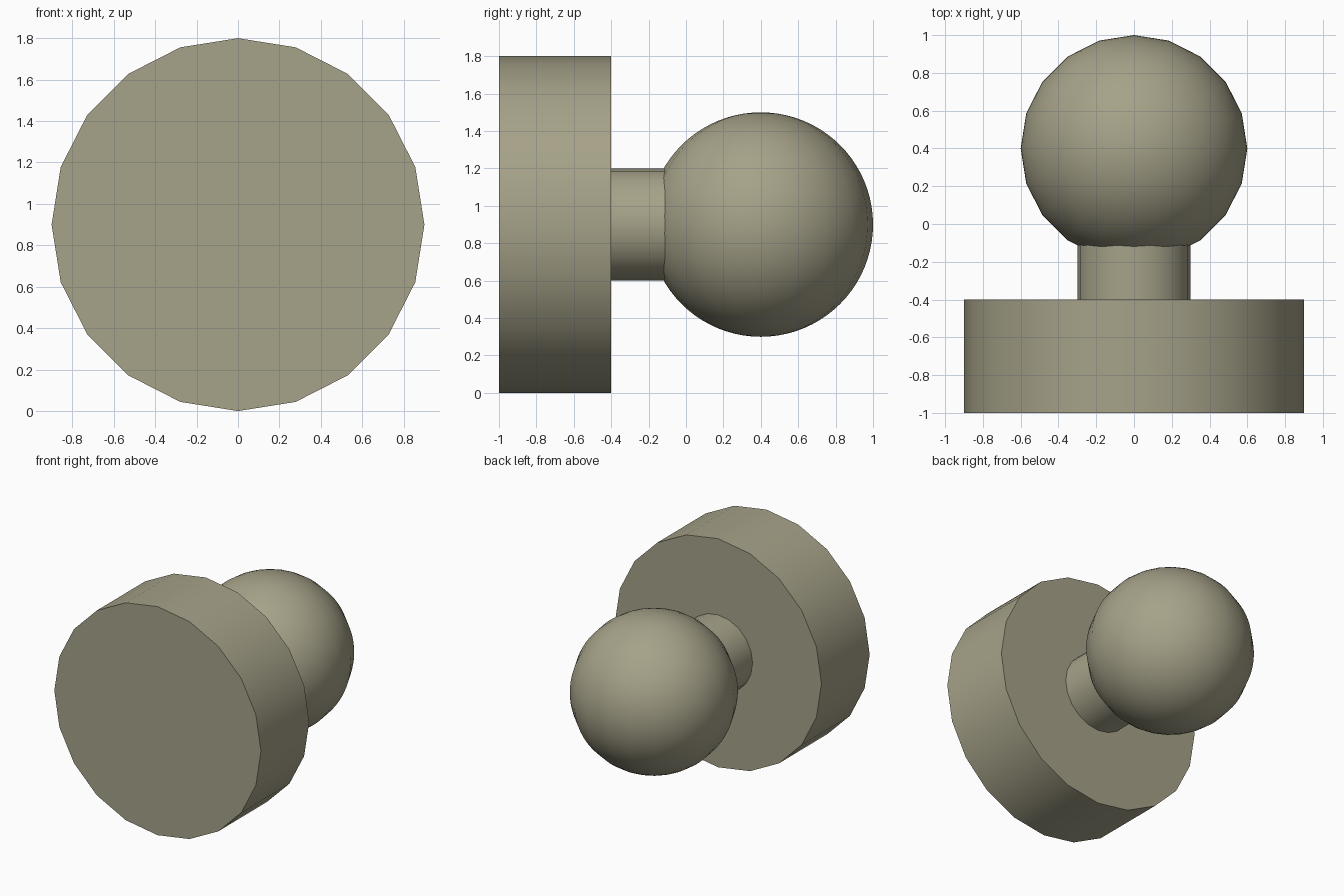
import bpy
import math

cube = bpy.data.objects.get("Cube")
if cube:
    bpy.data.objects.remove(cube, do_unlink=True)

SIDES = 20
AXIS_Z = 0.9

# Single warm grey colour
grey = bpy.data.materials.new("warm_grey")
grey.use_nodes = True
colour = (0.38, 0.36, 0.25, 1.0)
grey.diffuse_color = colour
grey.node_tree.nodes["Principled BSDF"].inputs["Base Color"].default_value = colour


def finish(name):
    obj = bpy.context.object
    obj.name = name
    obj.data.materials.append(grey)
    bpy.ops.object.transform_apply(location=False, rotation=True, scale=True)
    bpy.ops.object.shade_smooth_by_angle(angle=math.radians(40))
    return obj


def round_bar(name, radius, y_front, y_back):
    """Cylinder lying along y."""
    bpy.ops.mesh.primitive_cylinder_add(
        vertices=SIDES, radius=radius, depth=y_back - y_front,
        location=(0, (y_front + y_back) / 2, AXIS_Z),
        rotation=(math.pi / 2, 0, 0))
    return finish(name)


# Wide mounting disc and the neck that runs into the ball
round_bar("base_disc", 0.9, -1.0, -0.4)
round_bar("neck", 0.3, -0.4, 0.0)

# Ball knob with an upright pole axis
bpy.ops.mesh.primitive_uv_sphere_add(
    segments=SIDES, ring_count=40, radius=0.6, location=(0, 0.4, AXIS_Z))
finish("ball_knob")
